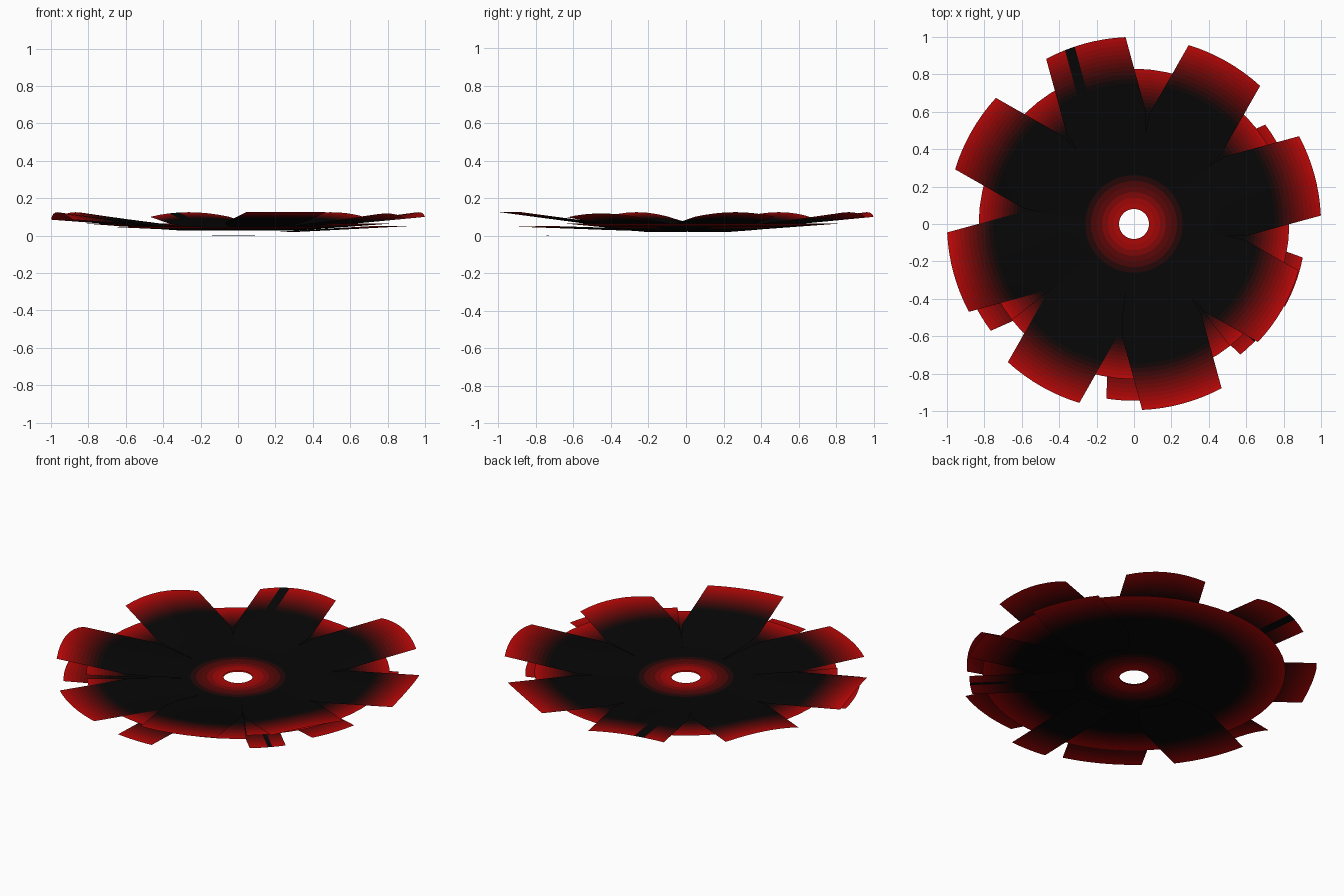
import bpy, bmesh
from math import radians, sin, cos, asin

if "Cube" in bpy.data.objects:
    bpy.data.objects.remove(bpy.data.objects["Cube"])

# Shades from black to red, shared by all parts
SHADES = 12
mats = []
for i in range(SHADES):
    t = i / (SHADES - 1)
    m = bpy.data.materials.new("shade_%d" % i)
    m.diffuse_color = (0.002 + 0.5 * t ** 2, 0.002, 0.002, 1)
    m.use_nodes = True
    m.node_tree.nodes["Principled BSDF"].inputs["Base Color"].default_value = m.diffuse_color
    mats.append(m)


def shade(r, tip, fade):
    """Red at the hub and at the tip, black between."""
    t = max((0.28 - r) / 0.2, (r - tip + fade) / fade, 0)
    return min(SHADES - 1, round(t * (SHADES - 1)))


def petal(name, angle, tip, z_in, z_out, half=0.22, start=0.08, arch=0.0,
          bend=0.3, streak=None, fade=0.27, cols=8):
    """Thin sheet: a sector near the hub that becomes a parallel-sided strip."""
    radii = [start]
    radii += [r for r in (0.11, 0.14, 0.17, 0.20, 0.23, 0.26, 0.29, 0.4, 0.5, 0.6)
              if start + 0.02 < r < tip - fade - 0.01]
    radii += [tip - fade + fade * k / 12 for k in range(13)]
    bm = bmesh.new()
    rows = []
    for r in radii:
        ha = radians(22.5)
        if half < r:
            ha = min(ha, asin(half / r))
        t = max(0.0, (r - bend) / (tip - bend))
        row = []
        for j in range(cols + 1):
            v = 2 * j / cols - 1
            a = radians(angle) + v * ha
            z = z_in + (z_out - z_in) * t - arch * t * v * v
            row.append(bm.verts.new((r * cos(a), r * sin(a), z)))
        rows.append(row)
    for k in range(len(rows) - 1):
        mid = (radii[k] + radii[k + 1]) / 2
        for j in range(cols):
            f = bm.faces.new((rows[k][j], rows[k + 1][j],
                              rows[k + 1][j + 1], rows[k][j + 1]))
            dark = j == streak and mid > 0.7
            f.material_index = 0 if dark else shade(mid, tip, fade)
            f.smooth = True
    me = bpy.data.meshes.new(name)
    bm.to_mesh(me)
    bm.free()
    for m in mats:
        me.materials.append(m)
    ob = bpy.data.objects.new(name, me)
    bpy.context.collection.objects.link(ob)
    return ob


# Upper whorl: eight long petals, (tip radius, tip height, arch) each
upper = [(1.0, 0.125, 0.025), (1.0, 0.125, 0.025), (1.0, 0.125, 0.025),
         (1.0, 0.125, 0.03), (1.0, 0.125, 0.04), (1.0, 0.052, 0.0),
         (0.995, 0.125, 0.0), (0.915, 0.118, 0.02)]
for k, (tip, z_out, arch) in enumerate(upper):
    petal("upper_petal_%d" % k, 15.3 + 45 * k, tip, 0.033, z_out,
          arch=arch, streak=5 if k == 2 else None)

# Middle whorl: wide shorter petals that meet edge to edge
for k in range(8):
    petal("middle_petal_%d" % k, 15.7 + 45 * k, 0.83, 0.026,
          0.045 if k in (5, 6) else 0.065, half=0.9, fade=0.24)

# Lower flat petals peeking out of the gaps: angle, tip radius, height, half width
lower = [
    (24, 0.88, 0.05, 0.20),
    (204, 0.955, 0.02, 0.21),
    (268, 0.945, 0.003, 0.115),
    (340, 0.92, 0.05, 0.14),
    (315.5, 0.90, 0.02, 0.10),
]
for i, (a, tip, z, half) in enumerate(lower):
    petal("lower_petal_%d" % i, a, tip, 0.0 if i == 2 else 0.02, z, half=half,
          start=0.32, bend=0.32, streak=4 if i == 4 else None)
